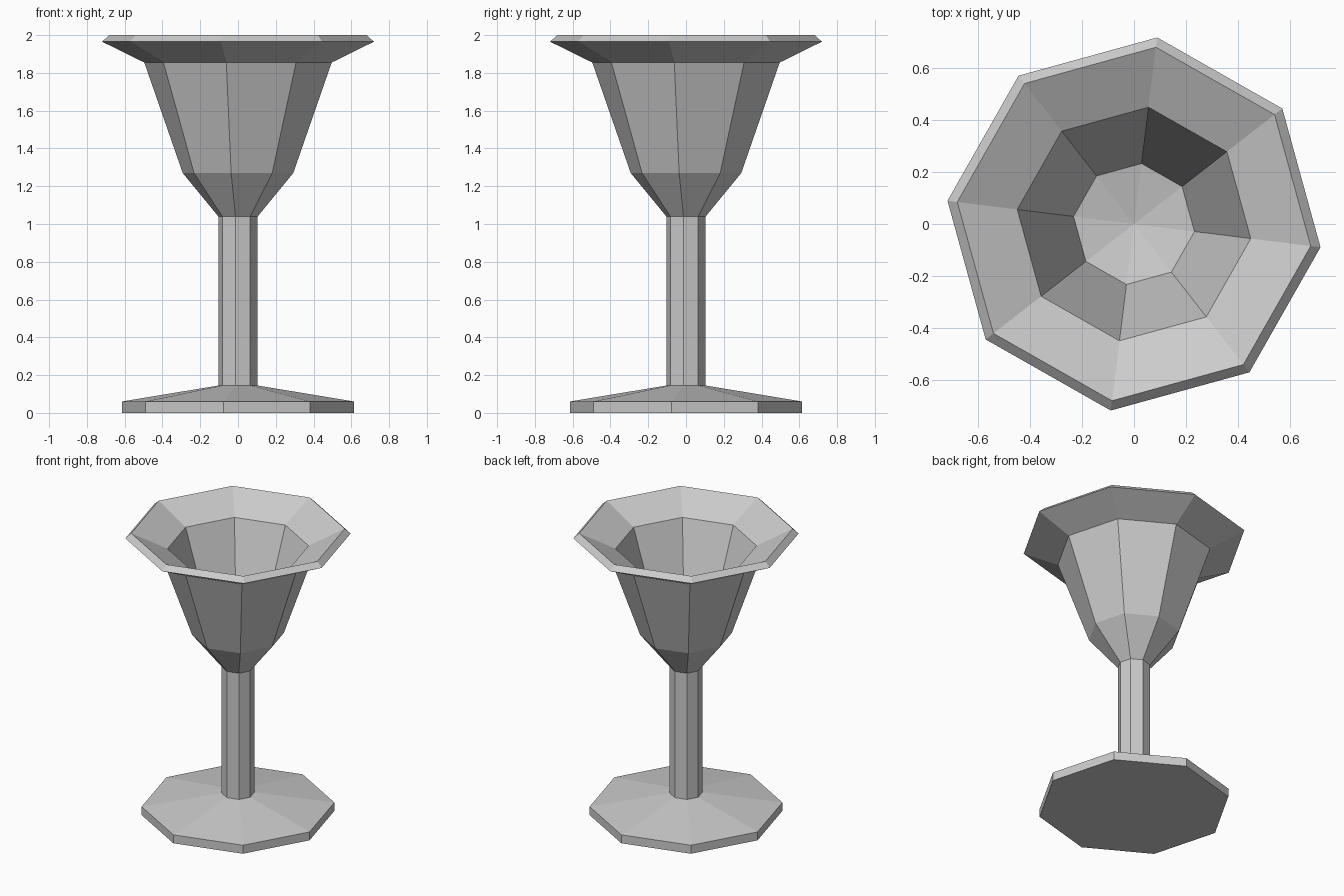
import bpy
import bmesh
from math import cos, sin, pi, radians

SIDES = 8
TURN = radians(-7.1)

default = bpy.data.objects.get("Cube")
if default:
    bpy.data.objects.remove(default)

grey = bpy.data.materials.new("light_grey")
grey.use_nodes = True
colour = (0.6, 0.6, 0.6, 1)
grey.diffuse_color = colour
grey.node_tree.nodes["Principled BSDF"].inputs["Base Color"].default_value = colour


def lathe(name, profile):
    """Turn a (radius, height) profile into a faceted solid; radius 0 is a tip."""
    bm = bmesh.new()
    rings = []
    for r, z in profile:
        if r == 0:
            rings.append([bm.verts.new((0, 0, z))] * SIDES)
        else:
            angles = [TURN + 2 * pi * i / SIDES for i in range(SIDES)]
            rings.append([bm.verts.new((r * cos(a), r * sin(a), z)) for a in angles])
    for low, high in zip(rings, rings[1:]):
        for i in range(SIDES):
            j = (i + 1) % SIDES
            corners = dict.fromkeys((low[i], low[j], high[j], high[i]))
            bm.faces.new(list(corners))
    # Close open ends with flat caps
    for ring in (rings[0], rings[-1]):
        if ring[0] is not ring[1]:
            bm.faces.new(ring)
    bmesh.ops.recalc_face_normals(bm, faces=bm.faces)
    mesh = bpy.data.meshes.new(name)
    bm.to_mesh(mesh)
    bm.free()
    mesh.materials.append(grey)
    obj = bpy.data.objects.new(name, mesh)
    bpy.context.collection.objects.link(obj)
    return obj


# Foot: flat disc with a shallow sloping top
lathe("foot", [(0.62, 0), (0.62, 0.06), (0.105, 0.145)])

# Stem: straight column
lathe("stem", [(0.105, 0.145), (0.105, 1.04)])

# Bowl: outside from stem to flared lip, then back down the inside
lathe("bowl", [
    (0.105, 1.04), (0.295, 1.27), (0.50, 1.855), (0.725, 1.965),
    (0.687, 2.0), (0.454, 1.885), (0.235, 1.25), (0, 1.2),
])
